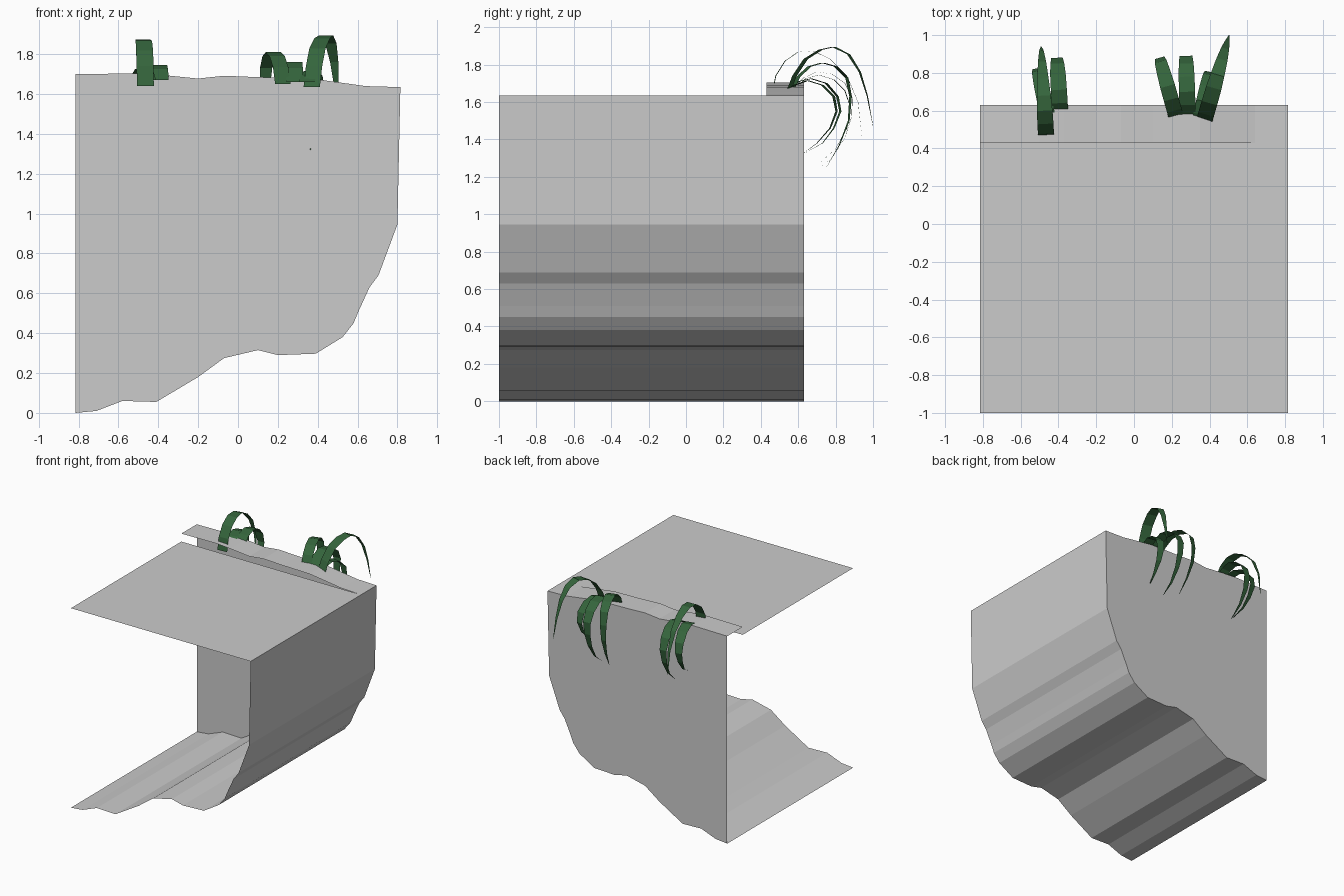
import bpy, math
from mathutils import Vector

Y0, YL, Y1 = -1.0, 0.43, 0.63   # front, ledge start, back
TOP = 1.635


def make(name, verts, faces, mat=None):
    me = bpy.data.meshes.new(name)
    me.from_pydata(verts, [], faces)
    ob = bpy.data.objects.new(name, me)
    bpy.context.collection.objects.link(ob)
    if mat:
        me.materials.append(mat)
    return ob


def sweep(name, profile, ya, yb):
    """Open sheet: xz profile extruded along y."""
    n = len(profile)
    verts = [(x, y, z) for y in (ya, yb) for x, z in profile]
    return make(name, verts, [(i, i + 1, n + i + 1, n + i) for i in range(n - 1)])


# Rocky underside rising into the right side
under = [(-.815, 0), (-.71, .01), (-.58, .06), (-.41, .055), (-.2, .18), (-.07, .275),
         (.1, .315), (.2, .29), (.39, .297), (.525, .38), (.58, .45), (.605, .51),
         (.66, .63), (.705, .69), (.8, .945), (.815, TOP)]
# Uneven crest of the raised ledge, right to left
crest = [(.815, TOP), (.64, 1.64), (.57, 1.65), (.35, 1.68), (.1, 1.685), (-.07, 1.692),
         (-.2, 1.678), (-.37, 1.695), (-.5, 1.704), (-.815, 1.70)]

sweep("rock_underside", under, Y0, Y1)
sweep("ledge_top", crest, YL, Y1)
sweep("ground_top", [(.815, TOP), (-.815, TOP)], Y0, YL)

# Back wall fills the outline; left and front stay open
outline = under + crest[1:]
make("back_wall", [(x, Y1, z) for x, z in outline], [tuple(range(len(outline)))[::-1]])

# Grass blades
green = bpy.data.materials.new("grass_green")
green.diffuse_color = (.035, .13, .045, 1)


def blade(name, x0, slope, width, path):
    """Tapered flat strip along a (y, z) path leaning sideways by slope."""
    side = Vector((1, -slope, 0)).normalized()
    n = len(path)
    verts = []
    for i, (y, z) in enumerate(path):
        c = Vector((x0 + slope * (y - path[0][0]), y, z))
        t = i / (n - 1)
        w = width / 2 * max(.04, 1 - max(0, (t - .3) / .7) ** 1.6)
        verts += [c - side * w, c + side * w]
    make(name, verts, [(2 * i, 2 * i + 1, 2 * i + 3, 2 * i + 2) for i in range(n - 1)], green)


blade("grass_right_tall", .37, .29, .085,
      [(.54, 1.635), (.58, 1.74), (.64, 1.83), (.72, 1.88), (.79, 1.895), (.87, 1.855),
       (.93, 1.76), (.97, 1.63), (1.0, 1.47)])
blade("grass_left_tall", -.465, -.055, .085,
      [(.46, 1.64), (.48, 1.74), (.53, 1.82), (.6, 1.868), (.68, 1.873), (.77, 1.83),
       (.86, 1.74), (.92, 1.6), (.94, 1.42)])
blade("grass_right_outer", .225, -.28, .08,
      [(.56, 1.65), (.6, 1.735), (.66, 1.79), (.73, 1.81), (.8, 1.79), (.86, 1.73),
       (.88, 1.63), (.87, 1.5), (.82, 1.37), (.75, 1.25)])
blade("grass_right_middle", .285, -.03, .085,
      [(.56, 1.66), (.63, 1.73), (.7, 1.762), (.78, 1.75), (.85, 1.7), (.89, 1.62),
       (.885, 1.52), (.85, 1.41), (.78, 1.3), (.69, 1.23)])
blade("grass_right_short", .345, .22, .08,
      [(.54, 1.66), (.58, 1.69), (.65, 1.715), (.73, 1.69), (.79, 1.63), (.805, 1.55),
       (.77, 1.46), (.7, 1.38), (.62, 1.32)])
blade("grass_left_inner", -.39, -.06, .085,
      [(.58, 1.67), (.64, 1.725), (.71, 1.745), (.79, 1.72), (.85, 1.66), (.88, 1.57),
       (.86, 1.46), (.8, 1.35), (.7, 1.26)])
blade("grass_left_outer", -.45, -.21, .08,
      [(.54, 1.67), (.6, 1.71), (.67, 1.725), (.75, 1.7), (.81, 1.63), (.825, 1.55),
       (.79, 1.46), (.73, 1.38), (.64, 1.33)])
